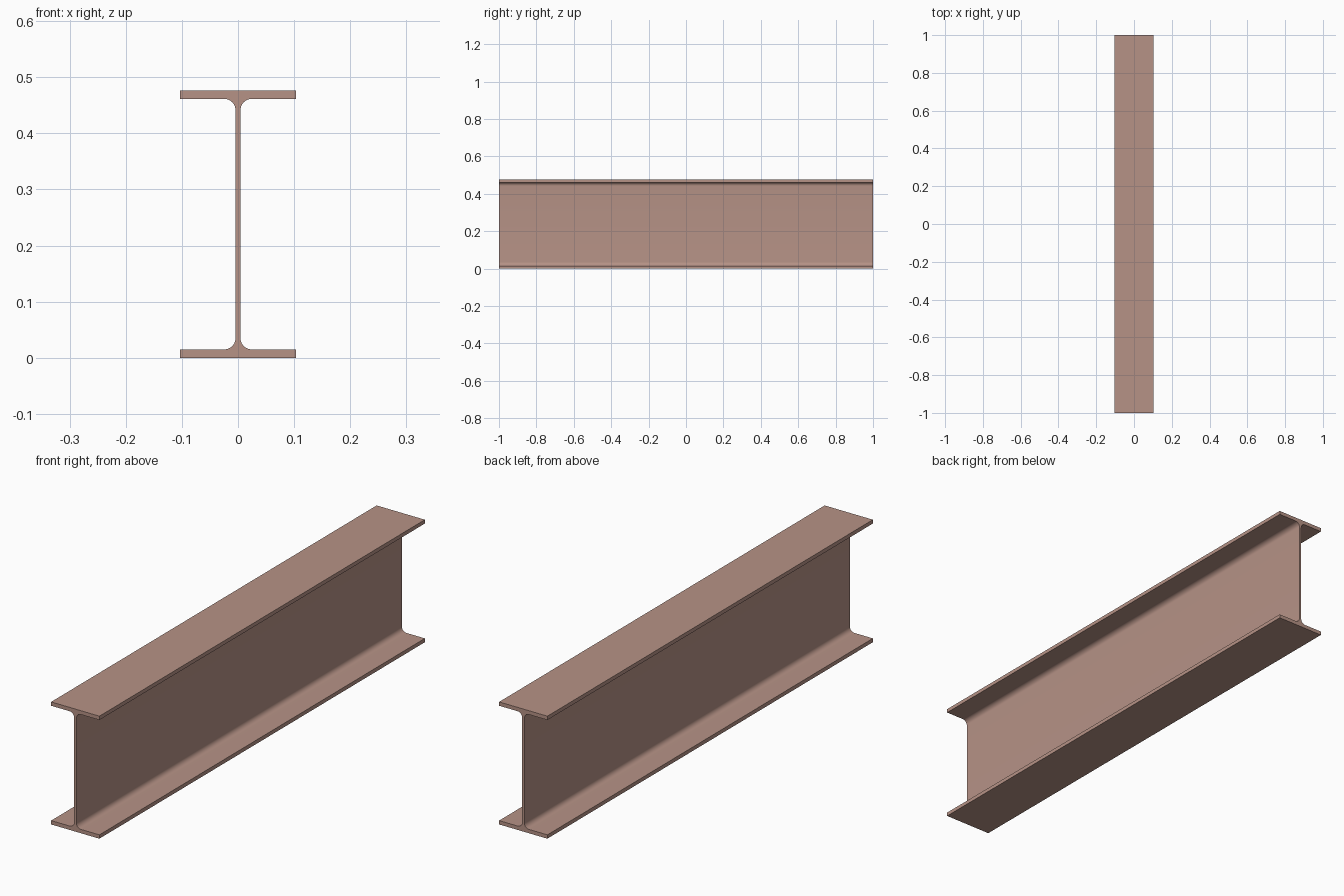
import bpy, bmesh
from math import sin, cos, pi, radians

if "Cube" in bpy.data.objects:
    bpy.data.objects.remove(bpy.data.objects["Cube"])

LENGTH = 2.0
HEIGHT = 0.4765
HALF_WIDTH = 0.1037
FLANGE = 0.015
HALF_WEB = 0.0045
FILLET = 0.020
SEGMENTS = 10

# Upper right quarter of the section, measured from the section centre
half_h = HEIGHT / 2
inner = half_h - FLANGE
quarter = [(HALF_WIDTH, half_h), (HALF_WIDTH, inner)]
for i in range(SEGMENTS + 1):
    a = pi / 2 * (1 + i / SEGMENTS)
    quarter.append((HALF_WEB + FILLET + FILLET * cos(a),
                    inner - FILLET + FILLET * sin(a)))

# Mirror the quarter down and across to close the section
right = quarter + [(x, -z) for x, z in reversed(quarter)]
section = right + [(-x, z) for x, z in reversed(right)]

# Extrude the section along the beam
bm = bmesh.new()
cap = bm.faces.new([bm.verts.new((x, -LENGTH / 2, z + half_h)) for x, z in section])
ext = bmesh.ops.extrude_face_region(bm, geom=[cap], use_keep_orig=True)
moved = [g for g in ext["geom"] if isinstance(g, bmesh.types.BMVert)]
bmesh.ops.translate(bm, verts=moved, vec=(0, LENGTH, 0))
bmesh.ops.recalc_face_normals(bm, faces=bm.faces)
mesh = bpy.data.meshes.new("i_beam")
bm.to_mesh(mesh)
bm.free()

beam = bpy.data.objects.new("i_beam", mesh)
bpy.context.collection.objects.link(beam)

# Primer coloured steel
steel = bpy.data.materials.new("primed_steel")
steel.diffuse_color = (0.47, 0.29, 0.24, 1)
steel.use_nodes = True
steel.node_tree.nodes["Principled BSDF"].inputs["Base Color"].default_value = steel.diffuse_color
mesh.materials.append(steel)

# Smooth fillets, crisp flange edges
bpy.context.view_layer.objects.active = beam
beam.select_set(True)
bpy.ops.object.shade_smooth_by_angle(angle=radians(30))
